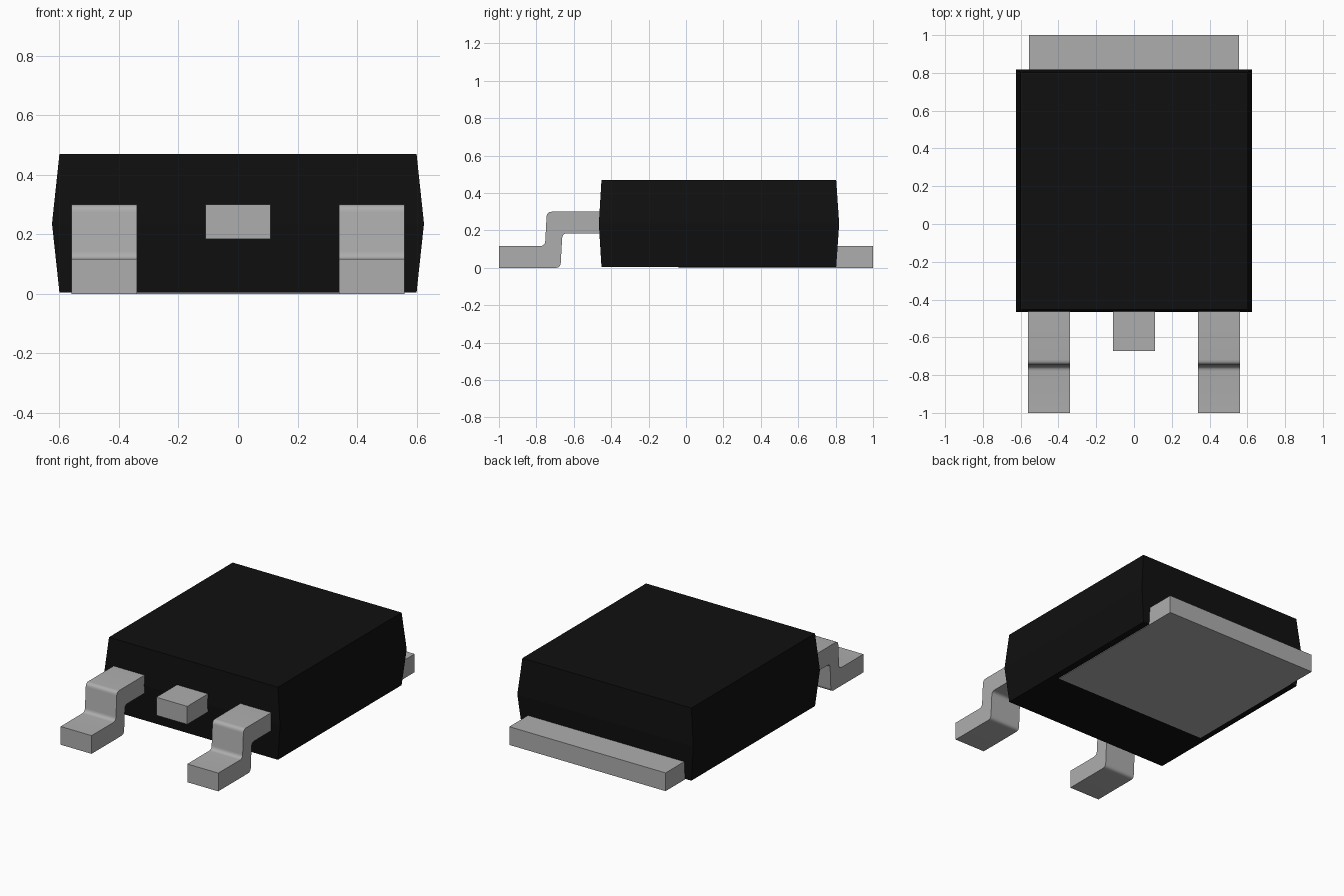
import bpy, bmesh, math
from mathutils import Vector

cube = bpy.data.objects.get("Cube")
if cube:
    bpy.data.objects.remove(cube, do_unlink=True)


def make_material(name, value, roughness):
    mat = bpy.data.materials.new(name)
    mat.use_nodes = True
    colour = (value, value, value, 1)
    mat.diffuse_color = colour
    bsdf = next(n for n in mat.node_tree.nodes if n.type == 'BSDF_PRINCIPLED')
    bsdf.inputs["Base Color"].default_value = colour
    bsdf.inputs["Roughness"].default_value = roughness
    return mat


BLACK = make_material("black plastic", 0.005, 0.6)
GREY = make_material("grey metal", 0.42, 0.5)


def finish(name, bm, mat, smooth=False):
    bmesh.ops.recalc_face_normals(bm, faces=bm.faces)
    mesh = bpy.data.meshes.new(name)
    bm.to_mesh(mesh)
    bm.free()
    mesh.materials.append(mat)
    obj = bpy.data.objects.new(name, mesh)
    bpy.context.collection.objects.link(obj)
    if smooth:
        bpy.ops.object.select_all(action='DESELECT')
        obj.select_set(True)
        bpy.context.view_layer.objects.active = obj
        bpy.ops.object.shade_smooth_by_angle(angle=math.radians(30))
    return obj


def box(name, x, y, z, mat):
    bm = bmesh.new()
    bmesh.ops.create_cube(bm, size=1)
    for v in bm.verts:
        v.co = [(a + b) / 2 + c * (b - a) for c, (a, b) in zip(v.co, (x, y, z))]
    return finish(name, bm, mat)


def fillet(points, steps=5):
    """Round each (y, z, radius) corner of a closed profile."""
    out = []
    for i, (y, z, r) in enumerate(points):
        p = Vector((y, z))
        if r == 0:
            out.append(p)
            continue
        a = p + (Vector(points[i - 1][:2]) - p).normalized() * r
        b = p + (Vector(points[(i + 1) % len(points)][:2]) - p).normalized() * r
        # Quadratic arc between the two tangent points
        for k in range(steps + 1):
            t = k / steps
            out.append(a * (1 - t) ** 2 + p * (2 * t * (1 - t)) + b * t ** 2)
    return out


def extrude_x(name, profile, x0, x1, mat):
    bm = bmesh.new()
    face = bm.faces.new([bm.verts.new((x0, p.x, p.y)) for p in profile])
    new = bmesh.ops.extrude_face_region(bm, geom=[face])["geom"]
    bmesh.ops.translate(bm, vec=(x1 - x0, 0, 0),
                        verts=[g for g in new if isinstance(g, bmesh.types.BMVert)])
    return finish(name, bm, mat, smooth=True)


# Package body: widest at mid height, tapering to top and bottom
bm = bmesh.new()
rings = []
for z, hx, y0, y1 in ((0.004, 0.60, -0.452, 0.803),
                      (0.236, 0.625, -0.466, 0.819),
                      (0.47, 0.60, -0.452, 0.803)):
    rings.append([bm.verts.new(c) for c in
                  ((-hx, y0, z), (hx, y0, z), (hx, y1, z), (-hx, y1, z))])
bm.faces.new(rings[0])
bm.faces.new(rings[2])
for low, high in zip(rings, rings[1:]):
    for i in range(4):
        j = (i + 1) % 4
        bm.faces.new((low[i], low[j], high[j], high[i]))
finish("body", bm, BLACK)

# Heat tab, flush under the body and sticking out behind
box("heat_tab", (-0.555, 0.555), (-0.04, 1.0), (0.0, 0.117), GREY)

# Cut-off middle lead
box("middle_lead", (-0.11, 0.11), (-0.672, -0.44), (0.184, 0.30), GREY)

# Two bent outer leads
lead = fillet([(-1.0, 0.0, 0), (-0.671, 0.0, 0.026), (-0.661, 0.184, 0.026),
               (-0.44, 0.184, 0), (-0.44, 0.30, 0), (-0.744, 0.30, 0.026),
               (-0.754, 0.117, 0.026), (-1.0, 0.117, 0)])
for name, x0 in (("left_lead", 0.34), ("right_lead", -0.56)):
    extrude_x(name, lead, x0, x0 + 0.22, GREY)
